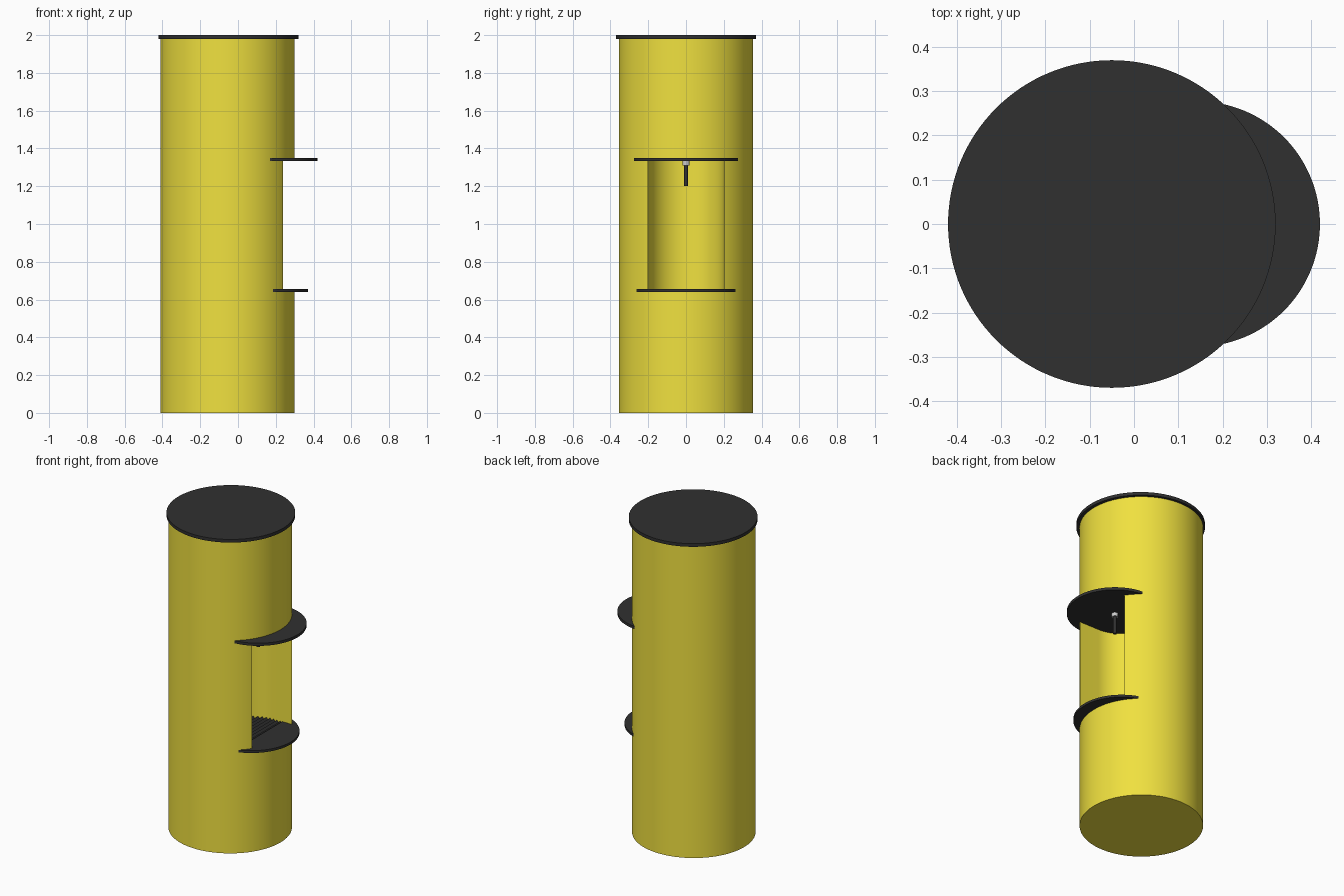
import bpy, bmesh, math

if "Cube" in bpy.data.objects:
    bpy.data.objects.remove(bpy.data.objects["Cube"])


def material(name, rgb):
    m = bpy.data.materials.new(name)
    m.diffuse_color = (*rgb, 1)
    m.use_nodes = True
    m.node_tree.nodes["Principled BSDF"].inputs["Base Color"].default_value = m.diffuse_color
    return m


YELLOW = material("yellow_paint", (0.87, 0.75, 0.05))
DARK = material("dark_metal", (0.03, 0.03, 0.03))


def prism(name, outline, z0, z1, mat=None):
    """Extrude a flat xy outline from z0 to z1."""
    bm = bmesh.new()
    face = bm.faces.new([bm.verts.new((x, y, z0)) for x, y in outline])
    top = bmesh.ops.extrude_face_region(bm, geom=[face])
    for v in top["geom"]:
        if isinstance(v, bmesh.types.BMVert):
            v.co.z = z1
    bmesh.ops.recalc_face_normals(bm, faces=bm.faces)
    me = bpy.data.meshes.new(name)
    bm.to_mesh(me)
    bm.free()
    ob = bpy.data.objects.new(name, me)
    bpy.context.collection.objects.link(ob)
    if mat:
        me.materials.append(mat)
    return ob


def arc(cx, r, a0=0.0, a1=2 * math.pi, n=128, closed=True):
    steps = n if closed else n + 1
    return [(cx + r * math.cos(a0 + (a1 - a0) * i / n),
             r * math.sin(a0 + (a1 - a0) * i / n)) for i in range(steps)]


def smooth(ob):
    bpy.ops.object.select_all(action='DESELECT')
    ob.select_set(True)
    bpy.context.view_layer.objects.active = ob
    bpy.ops.object.shade_smooth_by_angle(angle=math.radians(30))


# column with a round-backed niche open towards +x
NX, NR = 0.10, 0.20
column = prism("column", arc(-0.055, 0.355), 0, 1.985, YELLOW)
niche = prism("niche_cutter",
              arc(NX, NR, math.pi / 2, 3 * math.pi / 2, 48, False) + [(0.5, -NR), (0.5, NR)],
              0.641, 1.345, YELLOW)
niche.hide_render = True
cut = column.modifiers.new("niche", 'BOOLEAN')
cut.operation = 'DIFFERENCE'
cut.solver = 'EXACT'
cut.object = niche
bpy.context.view_layer.objects.active = column
column.select_set(True)
bpy.ops.object.modifier_apply(modifier="niche")
bpy.data.objects.remove(niche)
smooth(column)

# top cap and upper shelf
smooth(prism("top_cap", arc(-0.05, 0.37), 1.98, 2.0, DARK))
smooth(prism("upper_shelf", arc(0.143, 0.277), 1.333, 1.35, DARK))

# lower shelf: the front part of a disc, in front of the drip grille
GX, SX, SR = 0.17, 0.093, 0.277
half = math.acos((GX - SX) / SR)
smooth(prism("lower_shelf", arc(SX, SR, -half, half, 64, False), 0.64, 0.655, DARK))

# drip grille: ridges across the niche floor
PITCH = 0.024
bm = bmesh.new()
for i in range(11):
    x1 = GX - i * PITCH
    x0 = x1 - PITCH
    mid = (x0 + x1) / 2
    w = NR if mid > NX else math.sqrt(max(NR ** 2 - (mid - NX) ** 2, 0.0004))
    ends = [[bm.verts.new((x, y, z)) for x, z in ((x0, 0.642), (x1, 0.642), (mid, 0.655))]
            for y in (-w, w)]
    bm.faces.new(ends[0])
    bm.faces.new(ends[1][::-1])
    for a in range(3):
        b = (a + 1) % 3
        bm.faces.new((ends[0][a], ends[1][a], ends[1][b], ends[0][b]))
bmesh.ops.recalc_face_normals(bm, faces=bm.faces)
me = bpy.data.meshes.new("drip_grille")
bm.to_mesh(me)
bm.free()
me.materials.append(DARK)
bpy.context.collection.objects.link(bpy.data.objects.new("drip_grille", me))

# water spout hanging under the upper shelf
smooth(prism("spout_collar", arc(0.143, 0.019, n=32), 1.31, 1.334))
smooth(prism("spout_tube", arc(0.143, 0.01, n=32), 1.20, 1.315, DARK))
